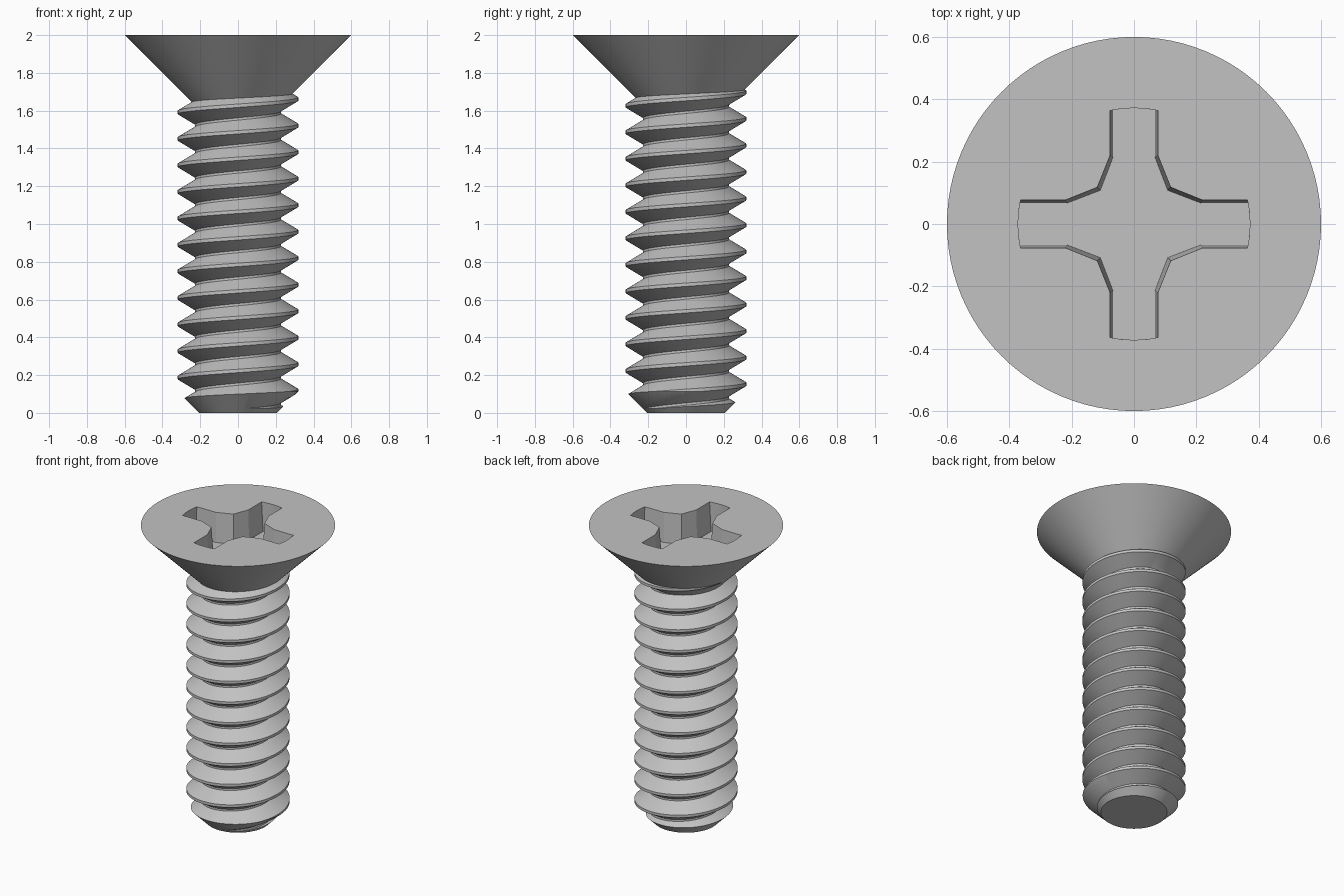
import bpy, bmesh, math

cube = bpy.data.objects.get("Cube")
if cube:
    bpy.data.objects.remove(cube, do_unlink=True)

SEGMENTS = 96
PITCH = 0.1404
TURNS = 15
THREAD_START = 0.117 - 3 * PITCH

steel = bpy.data.materials.new("plain_grey_steel")
steel.use_nodes = True
colour = (0.54, 0.54, 0.54, 1)
steel.diffuse_color = colour
steel.node_tree.nodes["Principled BSDF"].inputs["Base Color"].default_value = colour


def make_object(name, bm):
    bmesh.ops.recalc_face_normals(bm, faces=bm.faces)
    mesh = bpy.data.meshes.new(name)
    bm.to_mesh(mesh)
    bm.free()
    mesh.materials.append(steel)
    obj = bpy.data.objects.new(name, mesh)
    bpy.context.collection.objects.link(obj)
    return obj


def loft(name, rings):
    """Closed solid through a stack of equal-length point rings."""
    bm = bmesh.new()
    loops = [[bm.verts.new(p) for p in ring] for ring in rings]
    for a, b in zip(loops, loops[1:]):
        for i in range(len(a)):
            j = (i + 1) % len(a)
            bm.faces.new((a[i], a[j], b[j], b[i]))
    bm.faces.new(loops[0])
    bm.faces.new(loops[-1])
    return make_object(name, bm)


def circle(r, z):
    steps = [2 * math.pi * i / SEGMENTS for i in range(SEGMENTS)]
    return [(r * math.cos(a), r * math.sin(a), z) for a in steps]


def combine(target, helper, operation):
    helper.hide_render = True
    mod = target.modifiers.new(operation, "BOOLEAN")
    mod.operation = operation
    mod.solver = "EXACT"
    mod.object = helper
    bpy.context.view_layer.objects.active = target
    bpy.ops.object.modifier_apply(modifier=mod.name)
    bpy.data.objects.remove(helper, do_unlink=True)


# Threaded shank: one tooth profile swept along a right-handed helix
def threaded_rod(name):
    tooth = [(-0.064, 0.227), (-0.009, 0.319), (0.009, 0.319), (0.064, 0.227)]
    bm = bmesh.new()
    steps = SEGMENTS * TURNS
    grid = []
    for i in range(steps + 1):
        a = 2 * math.pi * (i % SEGMENTS) / SEGMENTS
        z = THREAD_START + PITCH * i / SEGMENTS
        grid.append([bm.verts.new((r * math.cos(a), r * math.sin(a), z + dz))
                     for dz, r in tooth])
    for i in range(steps):
        for j in range(3):
            bm.faces.new((grid[i][j], grid[i + 1][j], grid[i + 1][j + 1], grid[i][j + 1]))
        # Root strip joins this turn to the next one
        k = i + SEGMENTS
        if k < steps:
            bm.faces.new((grid[i][3], grid[i + 1][3], grid[k + 1][0], grid[k][0]))
    # Close both ends with fans
    rim = [e for e in bm.edges if e.is_boundary]
    low = bm.verts.new((0, 0, THREAD_START))
    high = bm.verts.new((0, 0, THREAD_START + PITCH * (TURNS - 0.5)))
    for e in rim:
        tip = low if e.verts[0].co.z < 1 else high
        bm.faces.new((e.verts[0], e.verts[1], tip))
    return make_object(name, bm)


screw = threaded_rod("countersunk_screw")

# Chamfered flat tip
tip_limit = loft("tip_limit", [circle(0.205, 0), circle(0.42, 0.215), circle(0.42, 1.96)])
combine(screw, tip_limit, "INTERSECT")

# Countersunk head
head = loft("head", [circle(0.222, 1.622), circle(0.6, 2.0)])
combine(screw, head, "UNION")


# Cross recess: four arms with rounded ends and flared inner corners
def cross_ring(half_width, bend, corner, z, end=0.372):
    spread = math.asin(half_width / end)
    arm = [(bend, -half_width)]
    for t in (-1, -0.5, 0, 0.5, 1):
        arm.append((end * math.cos(t * spread), end * math.sin(t * spread)))
    arm += [(bend, half_width), (corner, corner)]
    ring = []
    for quarter in range(4):
        for x, y in arm:
            for _ in range(quarter):
                x, y = -y, x
            ring.append((x, y, z))
    return ring


recess = loft("cross_recess", [cross_ring(0.067, 0.215, 0.108, 1.8),
                               cross_ring(0.077, 0.22, 0.118, 2.002)])
combine(screw, recess, "DIFFERENCE")

# Smooth round surfaces, sharp thread and recess edges
bpy.ops.object.select_all(action="DESELECT")
screw.select_set(True)
bpy.context.view_layer.objects.active = screw
bpy.ops.object.shade_smooth_by_angle(angle=math.radians(20))
